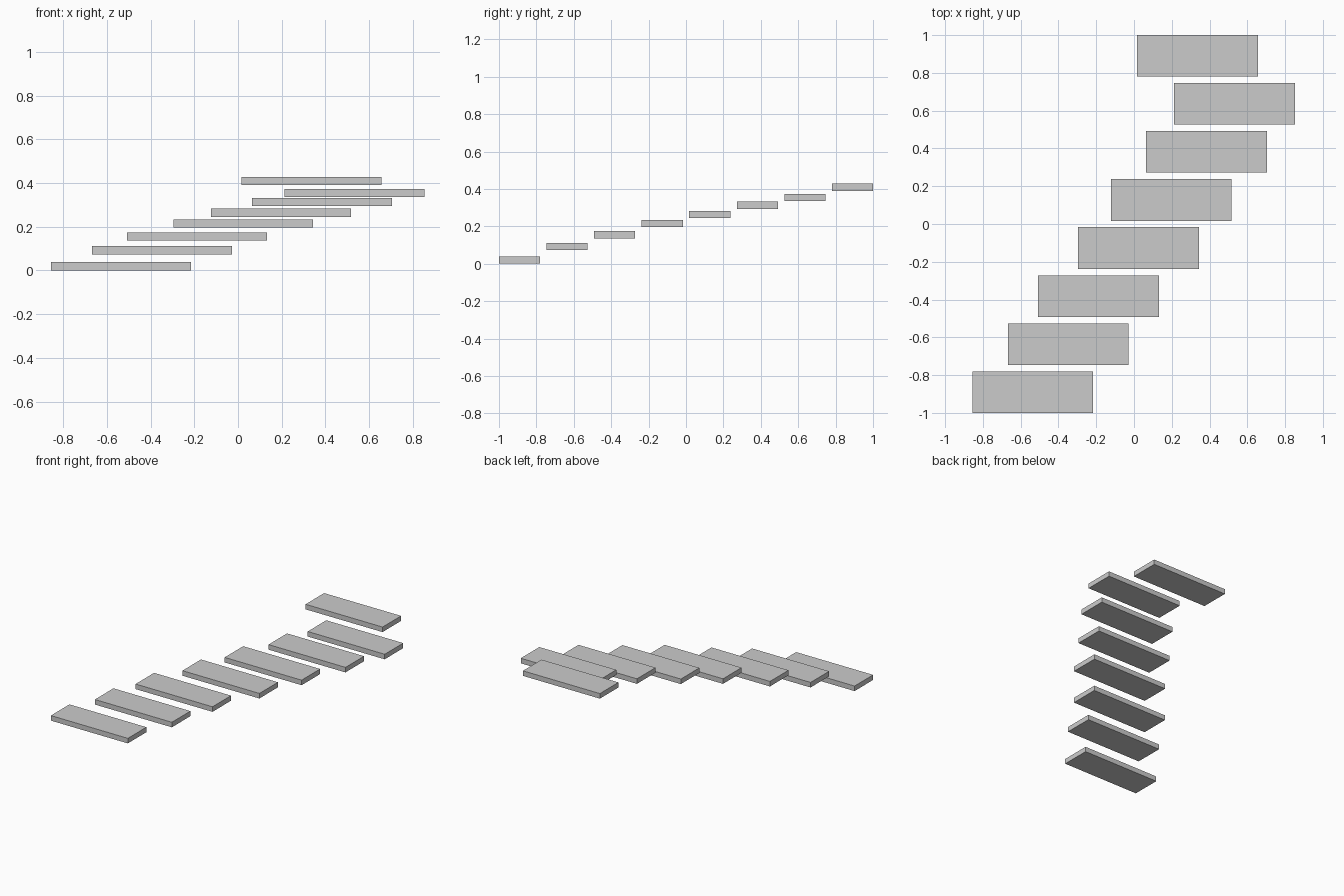
import bpy

if "Cube" in bpy.data.objects:
    bpy.data.objects.remove(bpy.data.objects["Cube"])

WIDTH, DEPTH, THICK = 0.64, 0.22, 0.038
PITCH = (2 - DEPTH) / 7          # even spacing from front to back

# (centre x, underside z) of each floating slab, front to back
STEPS = [(-0.536, 0.0), (-0.348, 0.074), (-0.188, 0.136), (0.024, 0.196),
         (0.197, 0.245), (0.384, 0.294), (0.532, 0.335), (0.336, 0.39)]


def slab(name, x, y, z):
    bpy.ops.mesh.primitive_cube_add(size=1, location=(x, y, z + THICK / 2))
    ob = bpy.context.object
    ob.name = name
    ob.scale = (WIDTH, DEPTH, THICK)
    bpy.ops.object.transform_apply(location=False, rotation=False, scale=True)


# Winding run of separate stepping slabs
for i, (x, z) in enumerate(STEPS):
    slab(f"step_{i + 1}", x, -1 + DEPTH / 2 + i * PITCH, z)
